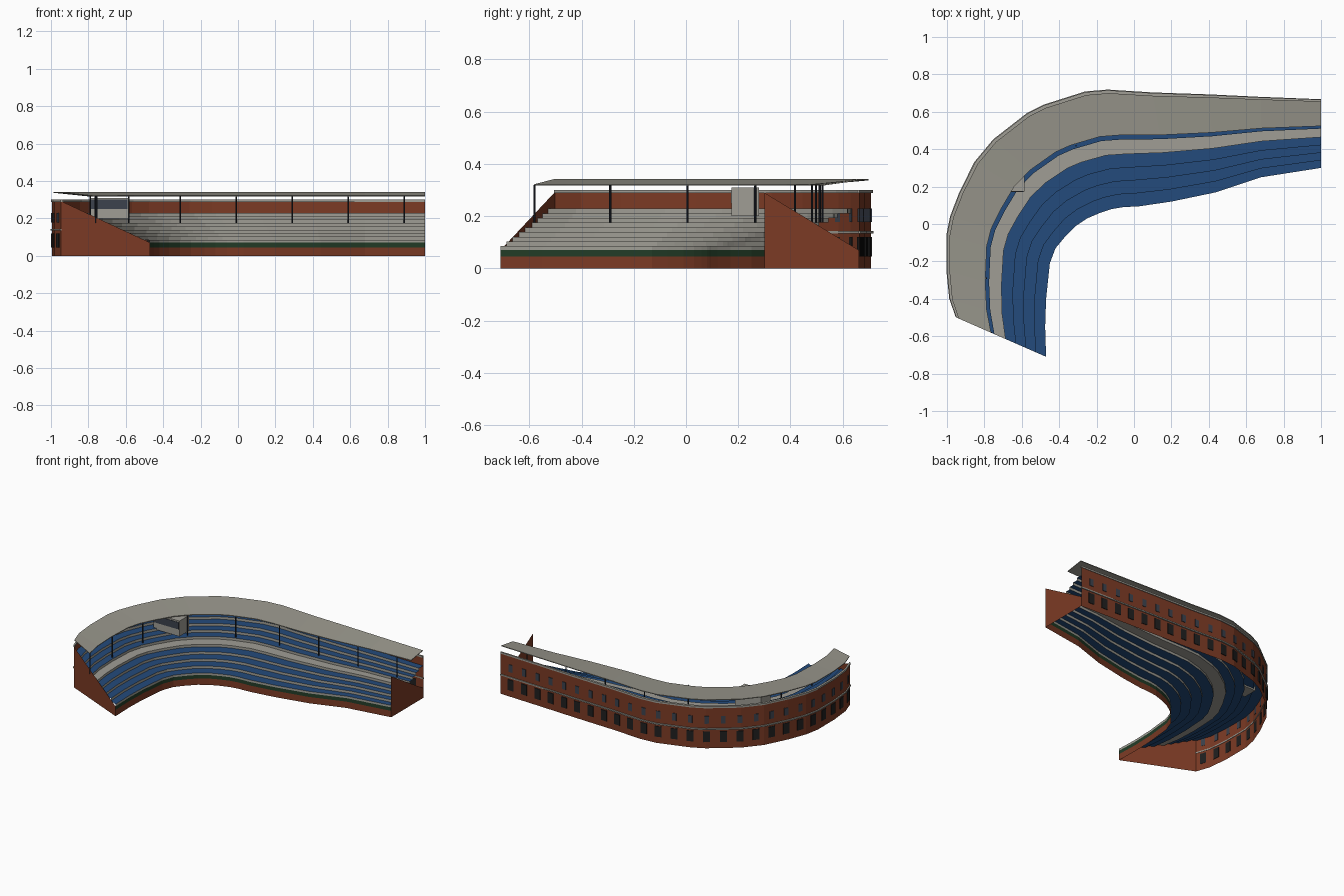
import bpy
import bmesh
from mathutils import Vector, Matrix

if "Cube" in bpy.data.objects:
    bpy.data.objects.remove(bpy.data.objects["Cube"])


def material(name, rgb):
    m = bpy.data.materials.new(name)
    m.use_nodes = True
    m.diffuse_color = (*rgb, 1)
    m.node_tree.nodes["Principled BSDF"].inputs["Base Color"].default_value = (*rgb, 1)
    return m


BRICK = material("brick", (0.2, 0.043, 0.018))
BLUE = material("seat blue", (0.017, 0.07, 0.2))
CONCRETE = material("concrete", (0.35, 0.34, 0.3))
ROOF = material("roof grey", (0.32, 0.31, 0.265))
GREEN = material("padding green", (0.016, 0.045, 0.02))
STEEL = material("dark steel", (0.015, 0.02, 0.03))
DOOR = material("door black", (0.014, 0.014, 0.014))
GLASS = material("slate glass", (0.045, 0.055, 0.075))

# Plan stations: field edge paired with outer edge
INNER = [(-.47, -.71), (-.475, -.55), (-.47, -.40), (-.45, -.21), (-.42, -.13), (-.37, -.07),
         (-.31, -.01), (-.25, .03), (-.18, .06), (-.12, .08), (-.06, .09), (.03, .095),
         (.2, .12), (.44, .17), (.68, .25), (1, .30)]
OUTER = [(-.95, -.50), (-.985, -.40), (-1, -.25), (-1, -.06), (-.98, .04), (-.93, .17),
         (-.85, .33), (-.75, .45), (-.57, .59), (-.48, .635), (-.26, .705), (-.14, .715),
         (.1, .70), (.4, .69), (.68, .677), (1, .665)]


def at(i, t, z):
    return Vector((*INNER[i], z)).lerp(Vector((*OUTER[i], z)), t)


def finish(name, bm, mats):
    me = bpy.data.meshes.new(name)
    bm.to_mesh(me)
    bm.free()
    for m in mats:
        me.materials.append(m)
    ob = bpy.data.objects.new(name, me)
    bpy.context.collection.objects.link(ob)
    return ob


def loft(name, profile, mats, rule=lambda j: 0, closed=False):
    """Sweep a (depth fraction, height) profile along the stations."""
    bm = bmesh.new()
    rings = [[bm.verts.new(at(i, t, z)) for t, z in profile] for i in range(len(INNER))]
    n = len(profile)
    for a, b in zip(rings, rings[1:]):
        for j in range(n if closed else n - 1):
            k = (j + 1) % n
            bm.faces.new((a[j], b[j], b[k], a[k])).material_index = rule(j)
    if closed:
        bm.faces.new(rings[0])
        bm.faces.new(rings[-1][::-1])
        bmesh.ops.recalc_face_normals(bm, faces=bm.faces)
    return finish(name, bm, mats)


def bar(name, t0, t1, z0, z1, mat):
    return loft(name, [(t0, z0), (t0, z1), (t1, z1), (t1, z0)], [mat], closed=True)


def add_box(bm, centre, size, direction=Vector((1, 0, 0))):
    rot = direction.to_track_quat('X', 'Z').to_matrix().to_4x4()
    bmesh.ops.create_cube(bm, size=1, matrix=Matrix.Translation(centre) @ rot
                          @ Matrix.Diagonal((*size, 1)))


def box(name, lo, hi, mat):
    lo, hi = Vector(lo), Vector(hi)
    bm = bmesh.new()
    add_box(bm, (lo + hi) / 2, hi - lo)
    return finish(name, bm, [mat])


# Field wall with padded top
loft("field_wall", [(0, 0), (0, .045)], [BRICK])
loft("field_wall_padding", [(0, .045), (0, .07)], [GREEN])

# Stepped seating: concrete risers, blue treads, concrete walkway
edges = [0, .111, .222, .333, .45, .575, .67, .765, .865, .99]
profile = [(0, .07)]
for row in range(9):
    z = .085 + .018 * row
    profile += [(edges[row], z), (edges[row + 1], z)]
WALKWAY = 4
loft("seating_tiers", profile, [CONCRETE, BLUE],
     lambda j: 1 if j % 2 and j // 2 != WALKWAY else 0)

# Outer wall and its trim
loft("outer_wall", [(.99, .295), (.99, 0)], [BRICK])
bar("cornice", .972, 1, .288, .3, CONCRETE)
bar("string_course", .985, 1.006, .134, .143, CONCRETE)

# Roof, rising toward the back
loft("roof", [(.613, .317), (.613, .322), (.975, .342), (.975, .337)], [ROOF], closed=True)


# End walls: the right one slopes the opposite way
def end_wall(name, i, z_in, z_out):
    bm = bmesh.new()
    bm.faces.new([bm.verts.new(at(i, t, z)) for t, z in
                  ((0, 0), (0, z_in), (.99, z_out), (.99, 0))])
    return finish(name, bm, [BRICK])


end_wall("end_wall_right", 0, .07, .292)
end_wall("end_wall_left", len(INNER) - 1, .29, .07)

# Doors and windows evenly spaced along the outer wall
doors, windows = bmesh.new(), bmesh.new()
spacing, travelled, target = .108, 0, .054
for i in range(len(INNER) - 1):
    a, b = at(i, .99, 0), at(i + 1, .99, 0)
    along = (b - a).normalized()
    out = Vector((-along.y, along.x, 0))
    length = (b - a).length
    while target < travelled + length:
        p = a + along * (target - travelled) + out * .001
        add_box(doors, p + Vector((0, 0, .083)), (.046, .006, .075), along)
        add_box(windows, p + Vector((0, 0, .203)), (.03, .006, .052), along)
        target += spacing
    travelled += length
finish("outer_doors", doors, [DOOR])
finish("outer_windows", windows, [GLASS])

# Roof posts
posts = bmesh.new()
for x, y in [(-.762, -.58), (-.79, -.29), (-.755, .005), (-.585, .265), (-.31, .418),
             (-.01, .483), (.29, .497), (.59, .512), (.89, .523)]:
    bmesh.ops.create_cone(posts, cap_ends=True, segments=8, radius1=.004, radius2=.004,
                          depth=.145, matrix=Matrix.Translation((x, y, .2475)))
finish("roof_posts", posts, [STEEL])

# Press box with a front window
box("press_box", (-.79, .175, .2), (-.585, .28, .31), CONCRETE)
box("press_box_window", (-.786, .172, .25), (-.59, .177, .3), GLASS)
